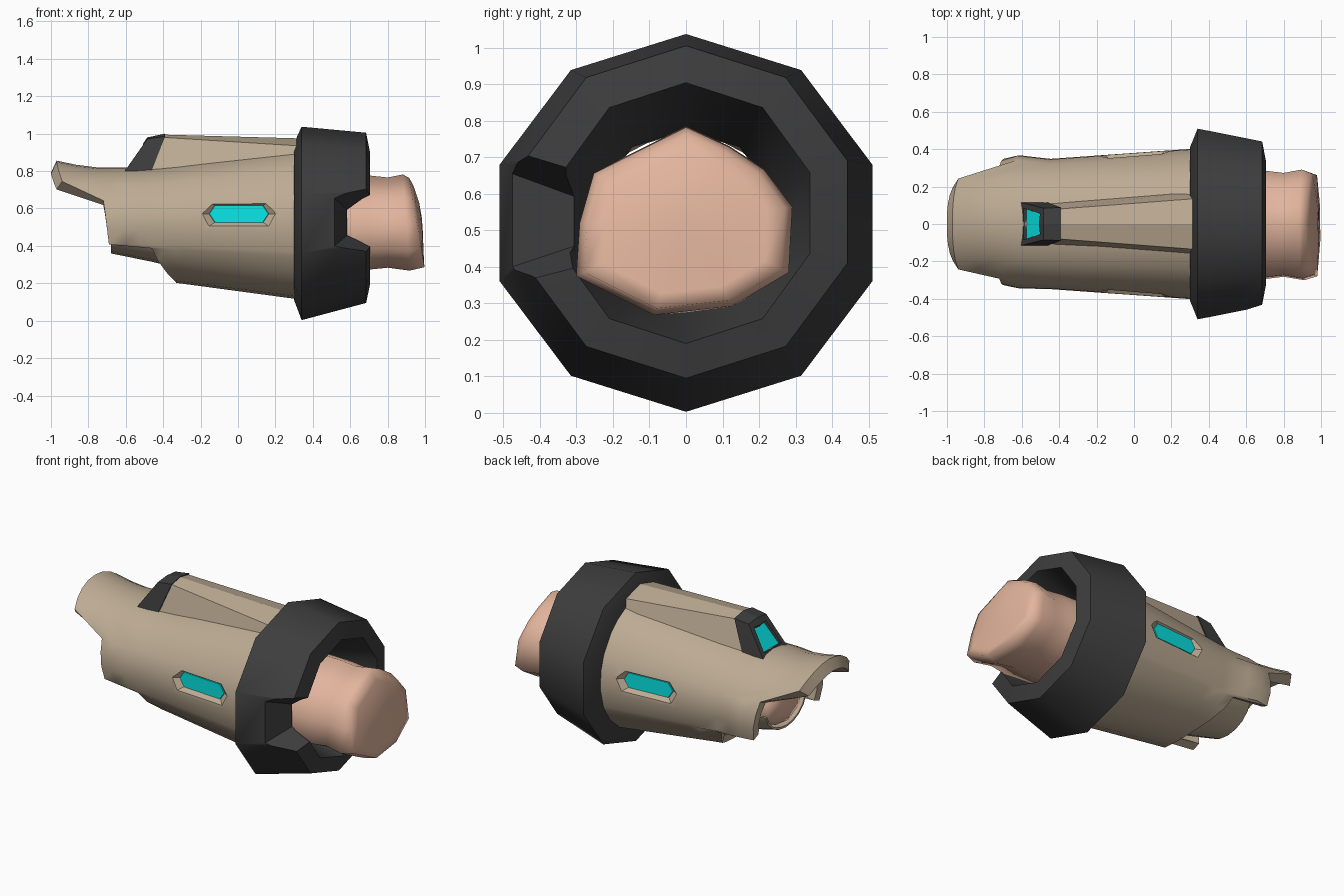
import bpy, bmesh, math
from mathutils import Vector

if "Cube" in bpy.data.objects:
    bpy.data.objects.remove(bpy.data.objects["Cube"])


def material(name, rgb):
    m = bpy.data.materials.new(name)
    m.diffuse_color = (*rgb, 1)
    m.use_nodes = True
    m.node_tree.nodes["Principled BSDF"].inputs["Base Color"].default_value = m.diffuse_color
    return m


TAN = material("tan_armour", (0.51, 0.41, 0.295))
DARK = material("dark_rubber", (0.047, 0.047, 0.047))
SKIN = material("skin", (0.77, 0.465, 0.34))
CYAN = material("cyan_light", (0.003, 1.0, 1.0))


def loft(name, loops, mat, caps=True, wrap=False):
    """Skin a list of equal-length point loops; wrap joins last loop to first."""
    bm = bmesh.new()
    rows = [[bm.verts.new(p) for p in lp] for lp in loops]
    n = len(rows[0])
    pairs = list(zip(rows, rows[1:])) + ([(rows[-1], rows[0])] if wrap else [])
    for a, b in pairs:
        for i in range(n):
            j = (i + 1) % n
            bm.faces.new((a[i], a[j], b[j], b[i]))
    if caps and not wrap:
        bm.faces.new(rows[0])
        bm.faces.new(rows[-1])
    bmesh.ops.recalc_face_normals(bm, faces=bm.faces)
    me = bpy.data.meshes.new(name)
    bm.to_mesh(me)
    bm.free()
    me.materials.append(mat)
    ob = bpy.data.objects.new(name, me)
    bpy.context.collection.objects.link(ob)
    return ob


def cut(ob, cutters):
    """Subtract the cutters and bake the result."""
    for c in cutters:
        c.hide_render = True
        mod = ob.modifiers.new("cut", "BOOLEAN")
        mod.operation = "DIFFERENCE"
        mod.solver = "EXACT"
        mod.object = c
    bpy.context.view_layer.update()
    dg = bpy.context.evaluated_depsgraph_get()
    me = bpy.data.meshes.new_from_object(ob.evaluated_get(dg))
    ob.modifiers.clear()
    ob.data = me
    for c in cutters:
        bpy.data.objects.remove(c)


def smooth(ob, deg):
    bpy.ops.object.select_all(action="DESELECT")
    ob.select_set(True)
    bpy.context.view_layer.objects.active = ob
    bpy.ops.object.shade_smooth_by_angle(angle=math.radians(deg))


def interp(keys, x):
    for (x0, v0), (x1, v1) in zip(keys, keys[1:]):
        if x <= x1:
            return v0 + (v1 - v0) * max(0, (x - x0) / (x1 - x0))
    return keys[-1][1]


# Forearm shell: tube whose left end is stepped into visor, side flanges and open palm
RY = [(-1, 0.335), (-0.72, 0.32), (-0.66, 0.345), (-0.45, 0.35), (0.32, 0.405)]
RZ = [(-1, 0.342), (-0.8, 0.30), (-0.5, 0.30), (-0.35, 0.315), (0.32, 0.405)]
FLARE = [(-1, 0.0), (-0.75, 0.01), (-0.66, 0.03), (-0.45, 0.0), (0.32, 0.0)]
THICK = [(-1, 0.07), (-0.75, 0.06), (-0.6, 0.045), (0.32, 0.045)]
ENDS = [(0, -1), (12, -1), (24, -0.995), (36, -0.985), (47, -0.97), (66, -0.72),
        (80, -0.71), (96, -0.70), (112, -0.69), (116, -0.46), (130, -0.43),
        (148, -0.38), (165, -0.34), (180, -0.33)]
COLS = ENDS + [(360 - a, e) for a, e in ENDS[-2:0:-1]]
ZC, X0, STEPS = 0.52, 0.32, 12


def shell_loop(u, inside):
    pts = []
    for a, end in COLS:
        flared = a > 180 and end > -0.9
        if end < -0.9 and not inside:
            end += 0.03          # visor rim leans outward underneath
        x = X0 + u * (end - X0)
        t = math.radians(a)
        thick = interp(THICK, x) if inside else 0
        ry = interp(RY, x) - thick + (interp(FLARE, x) if flared else 0)
        pts.append((x, -ry * math.sin(t), ZC + (interp(RZ, x) - thick) * math.cos(t)))
    return pts


us = [i / STEPS for i in range(STEPS + 1)]
shell = loft("forearm_shell", [shell_loop(u, False) for u in us]
             + [shell_loop(u, True) for u in reversed(us)], TAN, wrap=True)


# Recessed hexagonal side lights
def hexagon(side, hx, hz, tip, depth):
    pts = [(-hx, 0), (-hx + tip, hz), (hx - tip, hz), (hx, 0), (hx - tip, -hz), (-hx + tip, -hz)]
    return [(0.005 + x, side * (interp(RY, x) - 0.004 + depth), 0.571 + z) for x, z in pts]


cutters = []
for side in (-1, 1):
    cutters.append(loft("light_cutter", [hexagon(side, 0.225, 0.079, 0.045, 0.02),
                                         hexagon(side, 0.160, 0.046, 0.03, -0.026)], TAN))
    loft("side_light", [hexagon(side, 0.157, 0.045, 0.03, -0.021),
                        hexagon(side, 0.160, 0.046, 0.03, -0.028)], CYAN)
cut(shell, cutters)
smooth(shell, 35)


# Top ridge; its front end slants so the dark nose forms a leaning band
def ridge_loop(x, hb, zb, ht, zt, zmid, xtop=None):
    xt = x if xtop is None else xtop
    return [(x, -hb, zb), (xt, -ht, zt), (xt, 0, zmid), (xt, ht, zt), (x, hb, zb)]


loft("top_ridge", [ridge_loop(-0.48, 0.11, 0.78, 0.08, 0.98, 0.995, -0.40),
                   ridge_loop(0.32, 0.175, 0.86, 0.135, 0.935, 0.975)], TAN)

# Dark ridge nose with an inset light on its sloping face
nose = loft("ridge_nose", [ridge_loop(-0.605, 0.115, 0.80, 0.085, 0.972, 0.98, -0.485),
                           ridge_loop(-0.47, 0.118, 0.78, 0.088, 0.985, 1.0, -0.39)], DARK)
nose.data.materials.append(CYAN)
bm = bmesh.new()
bm.from_mesh(nose.data)
face = min((f for f in bm.faces if len(f.verts) == 5), key=lambda f: f.calc_center_median().x)
bmesh.ops.inset_individual(bm, faces=[face], thickness=0.042)
bmesh.ops.inset_individual(bm, faces=[face], thickness=0.006, depth=-0.015)
face.material_index = 1
bm.to_mesh(nose.data)
bm.free()


# Ten-sided cuff with a notch at the front, its inside tapering onto the arm
def decagon(x, r, zc, sy=1.0):
    return [(x, sy * r * math.sin(i * math.pi / 5), zc + r * math.cos(i * math.pi / 5))
            for i in range(10)]


cuff = loft("cuff", [decagon(0.30, 0.42, 0.53, 1.03), decagon(0.34, 0.517, 0.52, 1.037),
                     decagon(0.685, 0.455, 0.55, 1.02), decagon(0.705, 0.357, 0.547),
                     decagon(0.36, 0.26, 0.525), decagon(0.30, 0.25, 0.525)], DARK, wrap=True)
inner = [Vector(p) for p in ((0.57, -0.34, 0.605), (0.57, -0.34, 0.445),
                             (0.75, -0.34, 0.36), (0.75, -0.34, 0.69))]
outer = [Vector(p) for p in ((0.51, -0.49, 0.66), (0.51, -0.49, 0.395),
                             (0.75, -0.49, 0.305), (0.75, -0.49, 0.745))]
notch = loft("notch_cutter", [[a.lerp(b, t) for a, b in zip(inner, outer)] for t in (-0.5, 1.6)], DARK)
cut(cuff, [notch])
smooth(cuff, 38)

# Arm running through the shell, with a slanted stump end shaded fully smooth
SECTION = [(0, 0.79), (0.12, 0.735), (0.22, 0.67), (0.30, 0.565), (0.29, 0.38),
           (0.13, 0.285), (-0.09, 0.26), (-0.31, 0.37), (-0.30, 0.52), (-0.26, 0.66)]


def arm_loop(x, s, slant=0.0):
    pts = []
    for y, z in SECTION:
        z = ZC + (z - ZC) * s
        pts.append((x + (ZC - z) * slant, y * s, z))
    return pts


arm = loft("arm", [arm_loop(-0.69, 0.25), arm_loop(-0.66, 0.53), arm_loop(-0.4, 0.74),
                   arm_loop(0.3, 0.98), arm_loop(0.7, 0.95), arm_loop(0.80, 0.91),
                   arm_loop(0.90, 0.97, 0.07), arm_loop(0.957, 0.90, 0.17),
                   arm_loop(0.967, 0.74, 0.14), arm_loop(0.98, 0.4, 0.1),
                   arm_loop(0.985, 0.12, 0.08)], SKIN)
smooth(arm, 180)


# Palm guard: open trough of armour wrapped under the hand end
def trough_loop(x, ry, depth):
    angles = [math.radians(a) for a in range(100, 261, 20)]
    out = [(x, ry * math.sin(t), ZC + depth * math.cos(t)) for t in angles]
    inn = [(x, (ry - 0.012) * math.sin(t), ZC + (depth - 0.012) * math.cos(t)) for t in reversed(angles)]
    return out + inn


guard = loft("palm_guard", [trough_loop(-0.68, 0.20, 0.16), trough_loop(-0.46, 0.27, 0.205),
                            trough_loop(-0.25, 0.29, 0.255)], TAN)
smooth(guard, 35)
